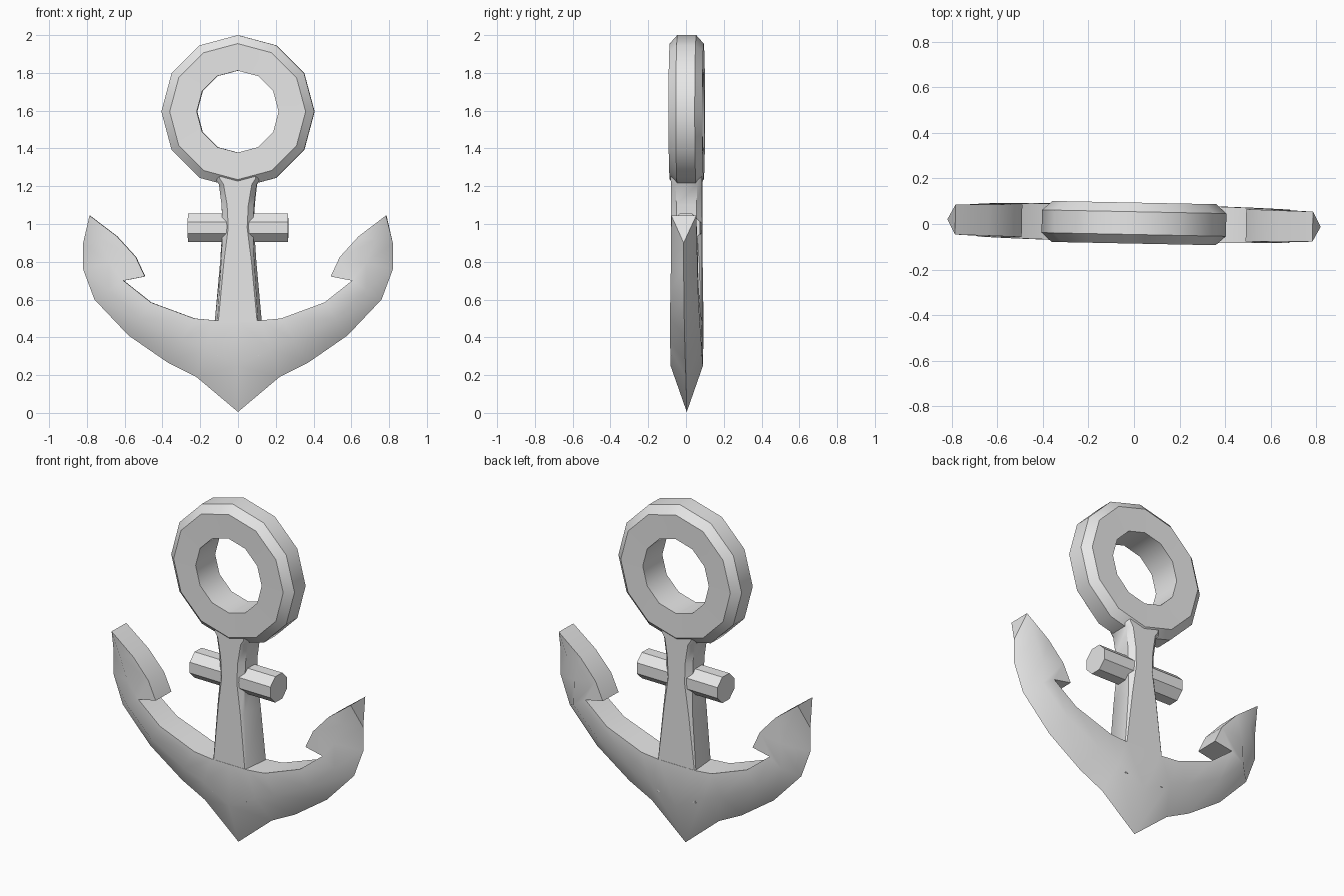
import bpy, bmesh
from math import sin, cos, pi, radians

cube = bpy.data.objects.get("Cube")
if cube:
    bpy.data.objects.remove(cube)

metal = bpy.data.materials.new("plain_grey")
metal.use_nodes = True
metal.diffuse_color = (0.8, 0.8, 0.8, 1)
metal.node_tree.nodes["Principled BSDF"].inputs["Base Color"].default_value = (0.8, 0.8, 0.8, 1)


def bridge(bm, a, b):
    """Join two vertex loops of equal length with quads."""
    n = len(a)
    for i in range(n):
        j = (i + 1) % n
        bm.faces.new((a[i], a[j], b[j], b[i]))


def finish(name, bm, mirror=False):
    bmesh.ops.recalc_face_normals(bm, faces=bm.faces[:])
    mesh = bpy.data.meshes.new(name)
    bm.to_mesh(mesh)
    bm.free()
    mesh.materials.append(metal)
    obj = bpy.data.objects.new(name, mesh)
    bpy.context.collection.objects.link(obj)
    # The whole anchor stands with a very slight turn
    obj.rotation_euler.z = -0.02
    obj.location.y = 0.004
    bpy.ops.object.select_all(action='DESELECT')
    bpy.context.view_layer.objects.active = obj
    obj.select_set(True)
    if mirror:
        mod = obj.modifiers.new("mirror", 'MIRROR')
        mod.merge_threshold = 0.001
        bpy.ops.object.modifier_apply(modifier=mod.name)
    bpy.ops.object.shade_smooth_by_angle(angle=radians(42))
    return obj


def loft(name, loops, closed=False):
    bm = bmesh.new()
    rings = [[bm.verts.new(p) for p in loop] for loop in loops]
    for a, b in zip(rings, rings[1:]):
        bridge(bm, a, b)
    if closed:
        bridge(bm, rings[-1], rings[0])
    else:
        bm.faces.new(rings[0])
        bm.faces.new(rings[-1])
    return finish(name, bm)


# Ring: twelve sides, flat inside wall, bevelled outer rim
section = [(0.217, -0.088), (0.36, -0.09), (0.405, -0.05),
           (0.405, 0.05), (0.36, 0.09), (0.217, 0.088)]
loft("ring", [[(r * sin(k * pi / 6), y, 1.595 + r * cos(k * pi / 6)) for r, y in section]
              for k in range(12)], closed=True)


# Shank: height, front half width, back half width, corner chamfer
def shank_loop(z, f, b, c):
    d = 0.083
    return [(-f + c, -d, z), (f - c, -d, z), (f, c - d, z), (b, d - c, z),
            (b - c, d, z), (c - b, d, z), (-b, d - c, z), (-f, c - d, z)]


loft("shank", [shank_loop(*s) for s in (
    (0.3, 0.115, 0.13, 0.006), (0.49, 0.108, 0.124, 0.006), (0.8, 0.088, 0.096, 0.015),
    (0.98, 0.08, 0.084, 0.03), (1.1, 0.086, 0.088, 0.03), (1.21, 0.1, 0.1, 0.025),
    (1.24, 0.12, 0.12, 0.025), (1.34, 0.12, 0.12, 0.025))])

# Stock: octagonal crossbar
loft("stock", [[(x, 0.082 * cos((k + 0.5) * pi / 4), 0.98 + 0.082 * sin((k + 0.5) * pi / 4))
                for k in range(8)] for x in (-0.265, 0.265)])

# Arms: inner x, z, outer ridge x, z, half thickness
stations = [
    (0, 0.49, 0, 0.005, 0.085), (0.12, 0.49, 0.22, 0.19, 0.084),
    (0.23, 0.5, 0.37, 0.265, 0.082), (0.46, 0.585, 0.58, 0.41, 0.078),
    (0.605, 0.7, 0.76, 0.6, 0.073), (0.54, 0.825, 0.82, 0.76, 0.07),
    (0.64, 0.935, 0.82, 0.9, 0.068)]
bm = bmesh.new()
rings = []
for ix, iz, ox, oz, t in stations:
    mx, mz = (ix + ox) / 2, (iz + oz) / 2
    rings.append([bm.verts.new(p) for p in (
        (ix, -t, iz), (mx, -t, mz), (ox, 0, oz), (mx, t, mz), (ix, t, iz))])
for k, (a, b) in enumerate(zip(rings, rings[1:])):
    if k != 4:
        bridge(bm, a, b)
        continue
    # Barb: the inner wall steps out to a point before rising to the tip
    for i in range(4):
        bm.faces.new((a[i], a[i + 1], b[i + 1], b[i]))
    p, q = (bm.verts.new((0.492, s * 0.071, 0.722)) for s in (-1, 1))
    bm.faces.new((a[0], p, b[0]))
    bm.faces.new((a[4], q, b[4]))
    bm.faces.new((a[0], a[4], q, p))
    bm.faces.new((p, q, b[4], b[0]))

# Tip: the ridge splits into a straight edge across the thickness
inf, midf, ridge, midb, inb = rings[-1]
tf, tb = (bm.verts.new((0.785, s * 0.066, 1.045)) for s in (-1, 1))
for face in ((inf, midf, tf), (midf, ridge, tf), (ridge, midb, tb),
             (midb, inb, tb), (ridge, tb, tf), (inf, tf, tb, inb)):
    bm.faces.new(face)
finish("crown_and_arms", bm, mirror=True)
